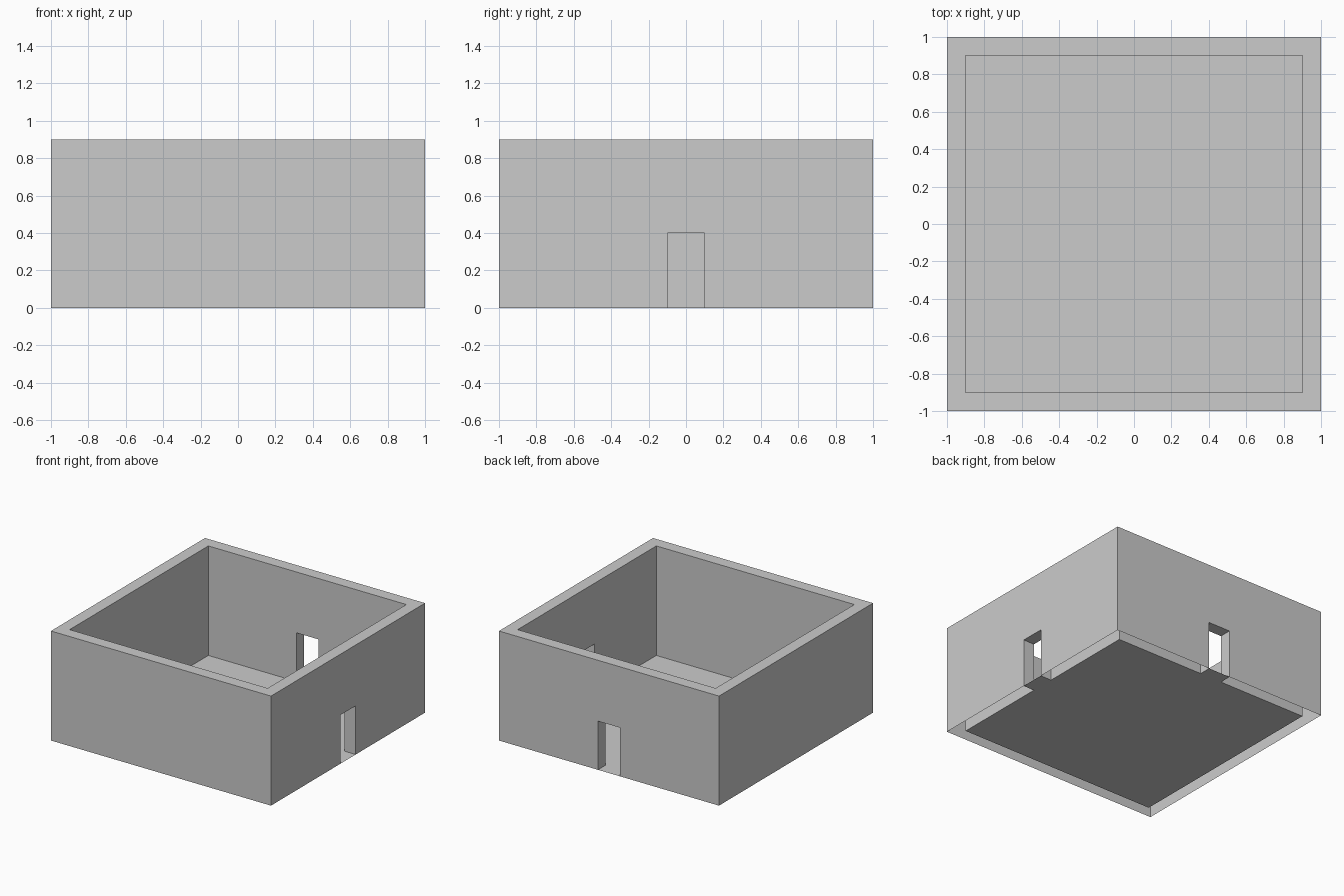
import bpy, bmesh
from math import pi
from mathutils import Matrix

if "Cube" in bpy.data.objects:
    bpy.data.objects.remove(bpy.data.objects["Cube"])

OUT, INN, H = 1.0, 0.9, 0.9      # outer / inner half widths, wall height
DW, DH = 0.1, 0.4                # door half width and height


def make_object(name, quads):
    bm = bmesh.new()
    for q in quads:
        bm.faces.new([bm.verts.new(p) for p in q])
    bmesh.ops.remove_doubles(bm, verts=bm.verts, dist=1e-5)
    mesh = bpy.data.meshes.new(name)
    bm.to_mesh(mesh)
    bm.free()
    obj = bpy.data.objects.new(name, mesh)
    bpy.context.collection.objects.link(obj)
    return obj


def rect(x, y0, y1, z0, z1, outward=True):
    q = [(x, y0, z0), (x, y1, z0), (x, y1, z1), (x, y0, z1)]
    return q if outward else q[::-1]


def wall(name, angle, door):
    # Hollow wall facing +x: outer skin, inner skin, top rim, open underneath
    quads = [[(INN, -INN, H), (OUT, -OUT, H), (OUT, OUT, H), (INN, INN, H)]]
    for x, half, outward in ((OUT, OUT, True), (INN, INN, False)):
        if door:
            quads += [rect(x, -half, -DW, 0, DH, outward),
                      rect(x, DW, half, 0, DH, outward),
                      rect(x, -half, -DW, DH, H, outward),
                      rect(x, -DW, DW, DH, H, outward),
                      rect(x, DW, half, DH, H, outward)]
        else:
            quads.append(rect(x, -half, half, 0, H, outward))
    if door:
        # Doorway lining: threshold, jambs and lintel
        ring = [(-DW, 0), (DW, 0), (DW, DH), (-DW, DH)]
        for (ya, za), (yb, zb) in zip(ring, ring[1:] + ring[:1]):
            quads.append([(INN, ya, za), (OUT, ya, za), (OUT, yb, zb), (INN, yb, zb)])
    obj = make_object(name, quads)
    # Merge the coplanar skin pieces around the door
    bm = bmesh.new()
    bm.from_mesh(obj.data)
    bmesh.ops.dissolve_limit(bm, angle_limit=0.01, verts=bm.verts, edges=bm.edges)
    bm.to_mesh(obj.data)
    bm.free()
    obj.data.transform(Matrix.Rotation(angle, 4, 'Z'))
    return obj


# Four walls, doors on the right and back sides
wall("right_wall", 0, True)
wall("back_wall", pi / 2, True)
wall("left_wall", pi, False)
wall("front_wall", -pi / 2, False)

# Floor inside the walls
make_object("floor", [[(-INN, -INN, 0), (INN, -INN, 0), (INN, INN, 0), (-INN, INN, 0)]])
